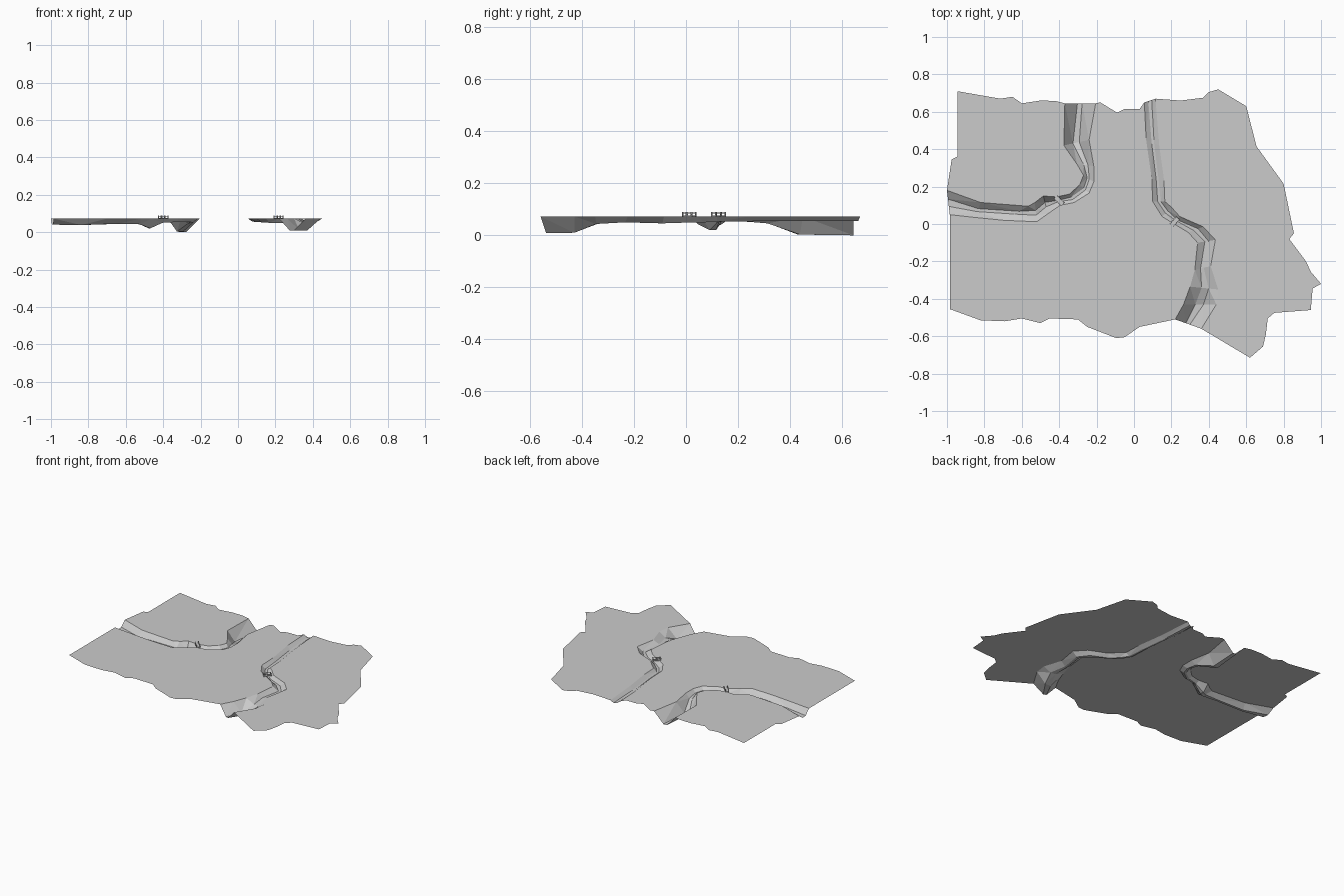
import bpy, bmesh
from math import atan2, pi
from mathutils import Vector, Matrix

if "Cube" in bpy.data.objects:
    bpy.data.objects.remove(bpy.data.objects["Cube"])

TOP = 0.072

# Channel stations: left bank x, y, right bank x, y, bed height
west_stations = [
    (-1.0, .18, -.985, .05, .040), (-.82, .115, -.85, .035, .038),
    (-.565, .095, -.70, .02, .045), (-.53, .115, -.52, .012, .042),
    (-.485, .15, -.46, .055, .020), (-.415, .145, -.395, .10, .050),
    (-.345, .16, -.32, .115, .054), (-.29, .21, -.24, .165, .054),
    (-.27, .26, -.215, .225, .052), (-.305, .32, -.215, .31, .046),
    (-.375, .42, -.24, .45, .003), (-.37, .645, -.205, .645, .0)]
east_stations = [
    (.055, .65, .115, .67, .056), (.065, .45, .135, .42, .055),
    (.095, .24, .16, .24, .054), (.10, .12, .165, .12, .052),
    (.15, .04, .20, .09, .050), (.215, .0, .245, .04, .050),
    (.29, -.045, .37, -.015, .048), (.34, -.1, .435, -.085, .046),
    (.325, -.245, .41, -.225, .050), (.30, -.335, .45, -.35, .044),
    (.265, -.43, .44, -.43, .010), (.22, -.51, .36, -.56, .008)]


def left(st):
    return [s[:2] for s in st]


def right(st):
    return [s[2:4] for s in st]


def finish(bm, name):
    mesh = bpy.data.meshes.new(name)
    bm.to_mesh(mesh)
    bm.free()
    ob = bpy.data.objects.new(name, mesh)
    bpy.context.collection.objects.link(ob)
    return ob


def plate(name, outline):
    bm = bmesh.new()
    f = bm.faces.new([bm.verts.new((x, y, TOP)) for x, y in outline])
    f.normal_update()
    if f.normal.z < 0:
        f.normal_flip()
    bmesh.ops.triangulate(bm, faces=bm.faces[:])
    finish(bm, name)


def channel(name, stations):
    bm = bmesh.new()
    rows = []
    for i, (lx, ly, rx, ry, z) in enumerate(stations):
        a, b = Vector((lx, ly, TOP)), Vector((rx, ry, TOP))
        row = [a]
        # Rough bed: the two foot lines wander slightly
        for t in (.36 + .05 * (i % 2), .66 - .05 * (i % 3)):
            p = a.lerp(b, t)
            p.z = z
            row.append(p)
        rows.append([bm.verts.new(p) for p in row + [b]])
    for r, s in zip(rows, rows[1:]):
        for j in range(3):
            bm.faces.new((r[j], r[j + 1], s[j + 1], s[j]))
    bmesh.ops.triangulate(bm, faces=bm.faces[:])
    finish(bm, name)


def bridge(name, start, end):
    a, b = Vector(start), Vector(end)
    d = b - a
    n = d.length
    bm = bmesh.new()

    def box(c, size):
        bmesh.ops.create_cube(bm, size=1, matrix=Matrix.Translation(c) @ Matrix.Diagonal((*size, 1)))
    box((0, 0, TOP + .002), (n, .022, .004))
    for side in (-.011, .011):
        box((0, side, TOP + .014), (n, .002, .003))
        for t in (-.45, 0, .45):
            box((t * n, side, TOP + .009), (.004, .004, .018))
    ob = finish(bm, name)
    m = (a + b) / 2
    ob.location = (m.x, m.y, 0)
    ob.rotation_euler.z = atan2(d.y, d.x)


# Ragged borders of the three land pieces
north_west_edge = [(-.37, .645), (-.42, .658), (-.5, .66), (-.6, .645), (-.65, .68),
                   (-.715, .67), (-.945, .71), (-.945, .36), (-.975, .345)]
north_edge = [(-.18, .65), (-.09, .595), (-.05, .615), (.03, .615)]
south_edge = [(.03, -.55), (-.05, -.605), (-.095, -.61), (-.25, -.55), (-.3, -.51),
              (-.45, -.505), (-.5, -.53), (-.6, -.505), (-.69, -.52), (-.82, -.515),
              (-.985, -.455)]
east_edge = [(.62, -.715), (.69, -.655), (.705, -.59), (.715, -.505), (.75, -.475),
             (.945, -.46), (.955, -.345), (1, -.32), (.945, -.255), (.92, -.2),
             (.83, -.08), (.855, -.05), (.80, .215), (.655, .415), (.6, .63),
             (.45, .72), (.4, .705), (.37, .675), (.25, .66)]

plate("north_west_land", left(west_stations) + north_west_edge[1:])
plate("central_land", right(west_stations) + north_edge + left(east_stations) + south_edge)
plate("east_land", right(east_stations) + east_edge)
channel("west_riverbed", west_stations)
channel("east_riverbed", east_stations)
bridge("west_footbridge", (-.42, .145), (-.38, .105))
bridge("east_footbridge", (.20, -.008), (.235, .032))
